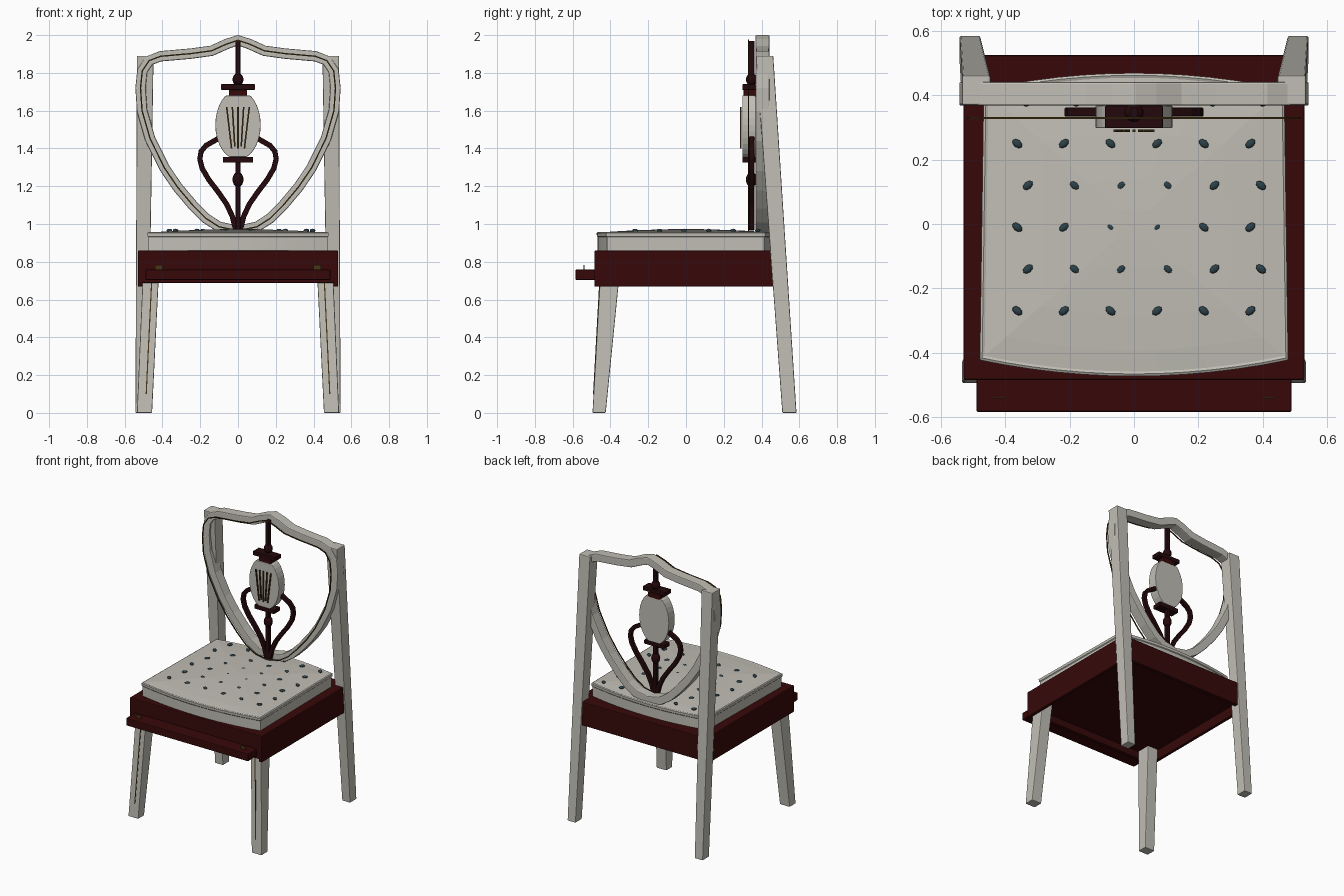
import bpy, bmesh, math
from mathutils import Vector

cube = bpy.data.objects.get("Cube")
if cube:
    bpy.data.objects.remove(cube, do_unlink=True)


def material(name, rgb):
    m = bpy.data.materials.new(name)
    m.use_nodes = True
    m.diffuse_color = (*rgb, 1)
    m.node_tree.nodes["Principled BSDF"].inputs["Base Color"].default_value = (*rgb, 1)
    return m


CREAM = material("cream paint", (0.53, 0.515, 0.46))
RED = material("mahogany red", (0.038, 0.0025, 0.0025))
DARK = material("dark mahogany", (0.018, 0.0025, 0.0035))
GOLD = material("old gold", (0.065, 0.035, 0.007))
TEAL = material("slate teal", (0.025, 0.053, 0.066))


def finish(name, bm, mat, bevel=0.0, smooth=False):
    bmesh.ops.recalc_face_normals(bm, faces=bm.faces)
    me = bpy.data.meshes.new(name)
    bm.to_mesh(me)
    bm.free()
    me.materials.append(mat)
    ob = bpy.data.objects.new(name, me)
    bpy.context.collection.objects.link(ob)
    if bevel:
        mod = ob.modifiers.new("bevel", "BEVEL")
        mod.width = bevel
        mod.segments = 2
    if smooth:
        for p in me.polygons:
            p.use_smooth = True
    return ob


def loft(name, rings, mat, closed=False, **kw):
    """Skin matching rings of points; cap the ends unless the loop is closed."""
    bm = bmesh.new()
    rows = [[bm.verts.new(p) for p in r] for r in rings]
    n = len(rows[0])
    pairs = list(zip(rows, rows[1:])) + ([(rows[-1], rows[0])] if closed else [])
    for a, b in pairs:
        for i in range(n):
            bm.faces.new((a[i], a[(i + 1) % n], b[(i + 1) % n], b[i]))
    if not closed:
        bm.faces.new(rows[0])
        bm.faces.new(rows[-1])
    return finish(name, bm, mat, **kw)


def rect(x0, x1, y0, y1, z):
    return [(x0, y0, z), (x1, y0, z), (x1, y1, z), (x0, y1, z)]


def box(name, x, y, z, mat, bevel=0.004):
    return loft(name, [rect(*x, *y, z[0]), rect(*x, *y, z[1])], mat, bevel=bevel)


def ribbon(name, path, width, y0, y1, mat, closed=True, **kw):
    """Flat band following an x-z path, thick from y0 to y1."""
    n, rings = len(path), []
    for i, (x, z) in enumerate(path):
        a = path[i - 1] if closed or i else path[i]
        b = path[(i + 1) % n] if closed or i < n - 1 else path[i]
        t = Vector((b[0] - a[0], b[1] - a[1])).normalized() * width / 2
        rings.append([(x - t.y, y0, z + t.x), (x + t.y, y0, z - t.x),
                      (x + t.y, y1, z - t.x), (x - t.y, y1, z + t.x)])
    return loft(name, rings, mat, closed=closed, **kw)


def ball(name, centre, radii, mat, turn=0.0, segs=14, rings=8):
    bm = bmesh.new()
    bmesh.ops.create_uvsphere(bm, u_segments=segs, v_segments=rings, radius=1)
    ob = finish(name, bm, mat, smooth=True)
    ob.location, ob.scale = centre, radii
    ob.rotation_euler.z = turn
    return ob


# Legs: front pair tapered with gold inlay, back pair rising into raked posts
for side, s in (("left", 1), ("right", -1)):
    loft(side + "_front_leg", [rect(s * 0.455, s * 0.535, -0.495, -0.425, 0),
                               rect(s * 0.418, s * 0.503, -0.453, -0.35, 0.75)],
         CREAM, bevel=0.005)
    loft(side + "_back_post", [rect(s * 0.478, s * 0.543, 0.51, 0.585, 0),
                               rect(s * 0.447, s * 0.535, 0.37, 0.462, 1.89)],
         CREAM, bevel=0.005)
    loft(side + "_leg_inlay", [rect(s * 0.483, s * 0.489, -0.492, -0.485, 0.1),
                               rect(s * 0.454, s * 0.46, -0.459, -0.45, 0.7)], GOLD)

# Apron: seat box with skirt rails below, leaving a recessed underside
box("seat_box", (-0.53, 0.53), (-0.485, 0.525), (0.74, 0.86), RED, 0.006)
for side, s in (("left", 1), ("right", -1)):
    box(side + "_side_rail", sorted((s * 0.505, s * 0.53)), (-0.485, 0.525), (0.668, 0.755),
        RED, 0.006)
box("front_rail", (-0.515, 0.515), (-0.485, -0.455), (0.688, 0.75), RED)
box("back_rail", (-0.515, 0.515), (0.495, 0.525), (0.688, 0.75), RED)
box("drawer_front", (-0.49, 0.49), (-0.585, -0.46), (0.704, 0.759), RED, 0.006)
for s in (1, -1):
    box("drawer_pull", sorted((s * 0.40, s * 0.44)), (-0.542, -0.538), (0.755, 0.782), GOLD, 0)

# Cushion with bowed front and back, piped rim and low crown, narrower behind
half_width = 0.478
steps = [half_width * (i / 6 - 1) for i in range(13)]


def bow(x):
    return 0.05 * (1 - (x / half_width) ** 2)


outline = [(x, -0.422 - bow(x)) for x in steps]
outline += [(-x * 0.975, 0.418 + bow(x)) for x in steps]
profile = [(0.99, 0.86), (0.99, 0.93), (1.0, 0.935), (1.003, 0.953), (0.988, 0.957),
           (0.972, 0.954), (0.83, 0.96), (0.6, 0.966), (0.3, 0.971), (0.1, 0.9735)]
loft("seat_cushion", [[(x * k, y * k, z) for x, y in outline] for k, z in profile], CREAM)

# Staggered leaf motifs on the cushion
for row in range(6):
    for col in range(6):
        x = -0.363 + 0.145 * col + 0.033 * (row % 2)
        y = -0.27 + 0.13 * row
        lean = 40 if (row + col) % 2 else -40
        ball("leaf_motif", (x, y, 0.966), (0.018, 0.012, 0.009), TEAL,
             math.radians(lean), 8, 6)

# Shield back frame with a gold line standing just in front
half = [(0, 1.973), (0.06, 1.953), (0.14, 1.917), (0.25, 1.902), (0.41, 1.888),
        (0.47, 1.865), (0.507, 1.81), (0.516, 1.72), (0.508, 1.6), (0.465, 1.45),
        (0.388, 1.295), (0.32, 1.195), (0.24, 1.1), (0.17, 1.03), (0.1, 0.985), (0, 0.965)]
shield = half + [(-x, z) for x, z in half[-2:0:-1]]
ribbon("shield_frame", shield, 0.055, 0.368, 0.442, CREAM, bevel=0.006)
ribbon("shield_inlay", shield, 0.007, 0.327, 0.333, GOLD)

# Central splat: rod, beads, cross bars and flat scrolls
Y = 0.347
box("splat_rod", (-0.013, 0.013), (0.332, 0.362), (0.965, 1.97), DARK)
ball("upper_bead", (0, Y, 1.765), (0.03, 0.03, 0.033), DARK)
ball("lower_bead", (0, Y, 1.235), (0.03, 0.03, 0.04), DARK)
box("upper_bar", (-0.09, 0.09), (0.298, 0.368), (1.71, 1.74), DARK)
box("urn_neck", (-0.048, 0.048), (0.305, 0.368), (1.67, 1.712), RED)
box("lower_bar", (-0.08, 0.08), (0.298, 0.368), (1.325, 1.355), DARK)
scroll = [(0.012, 0.97), (0.03, 1.04), (0.06, 1.105), (0.105, 1.17), (0.155, 1.235),
          (0.19, 1.295), (0.202, 1.345), (0.195, 1.385), (0.17, 1.415), (0.1, 1.455)]
for s in (1, -1):
    ribbon("scroll", [(s * x, z) for x, z in scroll], 0.028, 0.334, 0.362, DARK,
           closed=False, bevel=0.004)

# Flat oval urn with fanned gold flutes
angles = [2 * math.pi * i / 32 for i in range(32)]
oval = [(0.12 * math.cos(a), max(1.355, min(1.68, 1.525 + 0.185 * math.sin(a)))) for a in angles]
loft("urn", [[(x, y, z) for x, z in oval] for y in (0.298, 0.368)], CREAM, bevel=0.004)
for i in range(-2, 3):
    ribbon("urn_flute", [(i * 0.017, 1.4 + 0.01 * (i % 2)), (i * 0.03, 1.62)],
           0.008, 0.286, 0.294, GOLD, closed=False)
